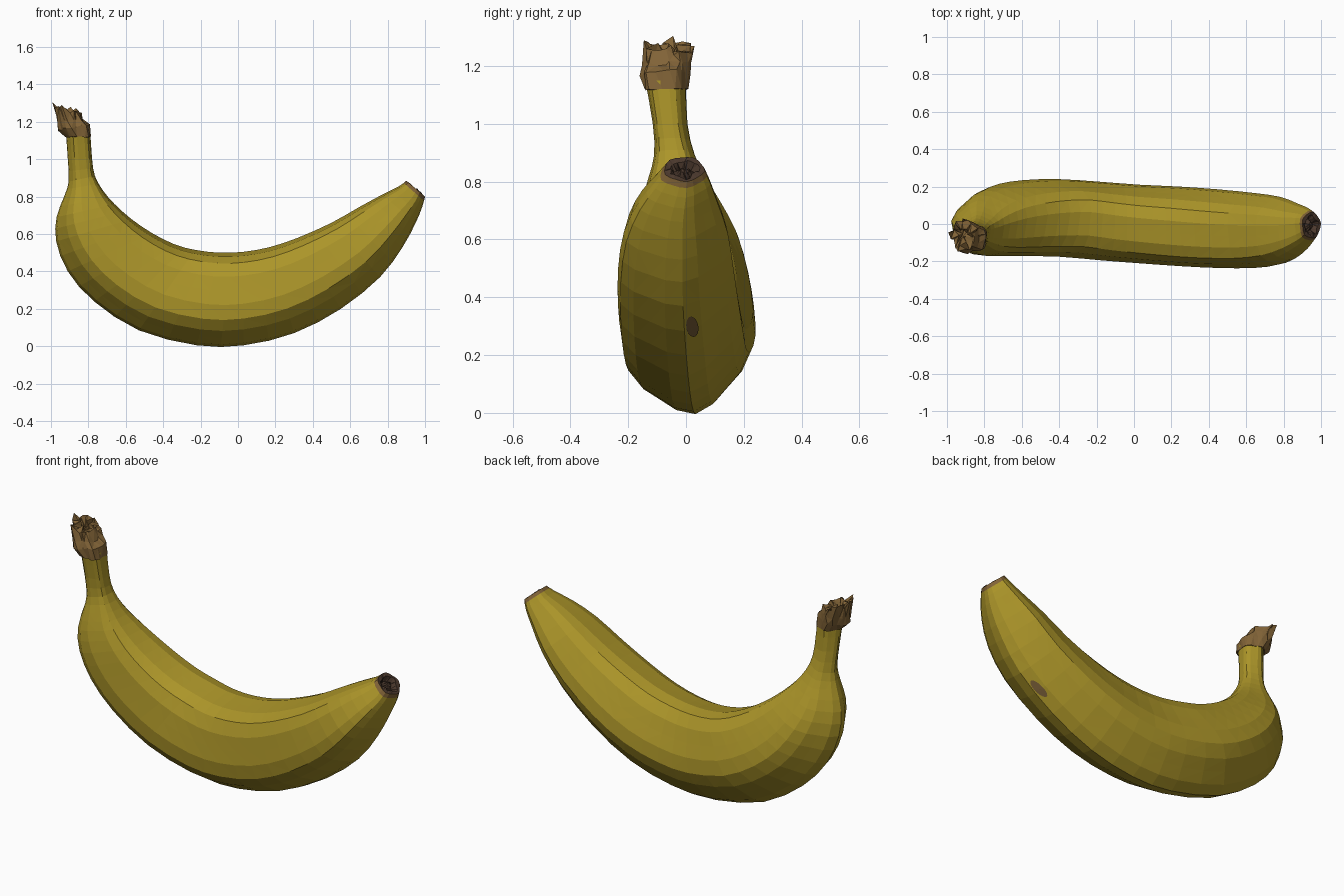
import bpy, bmesh, math, random
from mathutils import Vector
from mathutils.bvhtree import BVHTree

if "Cube" in bpy.data.objects:
    bpy.data.objects.remove(bpy.data.objects["Cube"])

random.seed(4)
SIDES = 20


def material(name, rgb):
    m = bpy.data.materials.new(name)
    m.diffuse_color = (*rgb, 1)
    m.use_nodes = True
    m.node_tree.nodes["Principled BSDF"].inputs["Base Color"].default_value = m.diffuse_color
    return m


yellow = material("ripe yellow", (0.41, 0.30, 0.022))
brown = material("dry brown", (0.22, 0.125, 0.038))
dark = material("dark brown", (0.07, 0.04, 0.026))
spot = material("bruise brown", (0.17, 0.10, 0.035))

# Five-ridged cross-section, scaled to fill -1..1 both ways, one ridge at the keel
unit = []
for i in range(SIDES):
    a = -math.pi / 2 + 2 * math.pi * i / SIDES
    r = 1 + 0.05 * math.cos(5 * (a + math.pi / 2))
    unit.append((r * math.cos(a + 0.14), r * math.sin(a + 0.14)))


def fit(vals):
    lo, hi = min(vals), max(vals)
    return [2 * (v - lo) / (hi - lo) - 1 for v in vals]


UNIT = list(zip(fit([u[0] for u in unit]), fit([u[1] for u in unit])))


def ring(s, scale=1.0, shift=(0, 0, 0), jitter=0.0):
    """s = inner x, inner z, outer x, outer z, y min, y max"""
    ix, iz, ox, oz, y0, y1 = s
    pts = []
    for c, k in UNIT:
        c, k = c * scale, k * scale
        p = Vector(((ix + ox) / 2 + k * (ix - ox) / 2,
                    (y0 + y1) / 2 + c * (y1 - y0) / 2,
                    (iz + oz) / 2 + k * (iz - oz) / 2)) + Vector(shift)
        pts.append(p + Vector([random.uniform(-jitter, jitter) for _ in range(3)]))
    return pts


def loft(name, rings, mats, band_mat=lambda b: 0, cap_mat=0):
    bm = bmesh.new()
    vs = [[bm.verts.new(p) for p in r] for r in rings]
    for b in range(len(vs) - 1):
        for i in range(SIDES):
            j = (i + 1) % SIDES
            f = bm.faces.new((vs[b][i], vs[b][j], vs[b + 1][j], vs[b + 1][i]))
            f.material_index = band_mat(b)
    bm.faces.new(vs[0])
    bm.faces.new(vs[-1]).material_index = cap_mat
    bmesh.ops.recalc_face_normals(bm, faces=bm.faces)
    bmesh.ops.triangulate(bm, faces=bm.faces)
    tree = BVHTree.FromBMesh(bm)
    finish(name, bm, mats)
    return tree


def finish(name, bm, mats):
    me = bpy.data.meshes.new(name)
    bm.to_mesh(me)
    bm.free()
    for m in mats:
        me.materials.append(m)
    bpy.context.collection.objects.link(bpy.data.objects.new(name, me))


def smooth_stations(st, steps):
    """Catmull-Rom through the stations"""
    out = []
    for i in range(len(st) - 1):
        p = [st[max(0, min(len(st) - 1, i + d))] for d in (-1, 0, 1, 2)]
        for k in range(steps):
            t = k / steps
            out.append([0.5 * (2 * b + (c - a) * t + (2 * a - 5 * b + 4 * c - d) * t * t
                               + (3 * b - a - 3 * c + d) * t ** 3)
                        for a, b, c, d in zip(*p)])
    return out + [list(st[-1])]


# Peel: stem down to blossom tip
stations = [
    (-0.79, 1.15, -0.92, 1.14, -0.14, 0.00),
    (-0.78, 1.00, -0.91, 1.00, -0.115, 0.005),
    (-0.765, 0.91, -0.905, 0.88, -0.11, 0.03),
    (-0.72, 0.83, -0.93, 0.80, -0.13, 0.07),
    (-0.66, 0.76, -0.97, 0.69, -0.155, 0.125),
    (-0.57, 0.68, -0.972, 0.56, -0.17, 0.18),
    (-0.46, 0.605, -0.91, 0.40, -0.172, 0.215),
    (-0.34, 0.545, -0.77, 0.24, -0.172, 0.235),
    (-0.23, 0.515, -0.53, 0.085, -0.175, 0.24),
    (-0.10, 0.50, -0.22, 0.005, -0.195, 0.225),
    (0.03, 0.505, 0.03, 0.005, -0.21, 0.21),
    (0.17, 0.53, 0.30, 0.07, -0.225, 0.20),
    (0.32, 0.58, 0.55, 0.20, -0.235, 0.185),
    (0.50, 0.66, 0.76, 0.37, -0.235, 0.165),
    (0.65, 0.745, 0.88, 0.53, -0.215, 0.145),
    (0.77, 0.81, 0.95, 0.66, -0.165, 0.11),
    (0.86, 0.855, 0.985, 0.745, -0.11, 0.085),
    (0.90, 0.885, 1.00, 0.80, -0.075, 0.065),
]
fine = smooth_stations(stations, 2)
rings = [ring(s) for s in fine]
n = len(rings)
# Blossom tip: brown rim with a dark, ragged hollow
end = stations[-1]
rings += [ring(end, 0.72, (0.0, 0, 0.0), 0.006),
          ring(end, 0.5, (-0.02, 0, -0.02), 0.008),
          ring(end, 0.2, (-0.005, 0, -0.005), 0.004)]
tree = loft("banana_peel", rings, [yellow, brown, dark],
            lambda b: 0 if b < n - 2 else (1 if b == n - 2 else 2), 2)

# Stem crown: flared, torn, dry end
crown = [ring((-0.785, 1.12, -0.925, 1.12, -0.145, 0.005), jitter=0.004),
         ring((-0.79, 1.185, -0.965, 1.155, -0.155, 0.015), jitter=0.006),
         ring((-0.825, 1.21, -0.965, 1.20, -0.145, 0.02), jitter=0.009),
         ring((-0.845, 1.25, -0.985, 1.28, -0.14, 0.025), jitter=0.014),
         ring((-0.86, 1.25, -0.97, 1.27, -0.12, 0.01), 0.75, jitter=0.022),
         ring((-0.86, 1.23, -0.96, 1.25, -0.10, 0.0), 0.4, jitter=0.012)]
for i in range(0, SIDES, 5):
    crown[3][i] += Vector((-0.006, 0, 0.02))
loft("stem_crown", crown, [brown])

# Bruise: thin oval patch laid on the keel near the tip
axis = Vector((0.68, 0, -0.73))
side, along = Vector((0, 1, 0)), Vector((0.73, 0, 0.68))
centre = Vector((0.67, 0.022, 0.29))


def on_peel(u, v):
    hit = tree.ray_cast(centre + side * u + along * v + axis * 0.4, -axis)
    return hit[0] + axis * 0.004


bm = bmesh.new()
mid = bm.verts.new(on_peel(0, 0))
previous = None
for k in (0.35, 0.7, 1.0):
    loop = []
    for i in range(14):
        a = 2 * math.pi * i / 14
        loop.append(bm.verts.new(on_peel(0.02 * k * math.cos(a) - 0.008 * k * math.sin(a),
                                         0.058 * k * math.sin(a))))
    for i in range(14):
        j = (i + 1) % 14
        if previous:
            bm.faces.new((previous[i], loop[i], loop[j], previous[j]))
        else:
            bm.faces.new((mid, loop[i], loop[j]))
    previous = loop
bmesh.ops.recalc_face_normals(bm, faces=bm.faces)
bm.normal_update()
if sum(f.normal.dot(axis) for f in bm.faces) < 0:
    bmesh.ops.reverse_faces(bm, faces=bm.faces)
finish("bruise_patch", bm, [spot])
